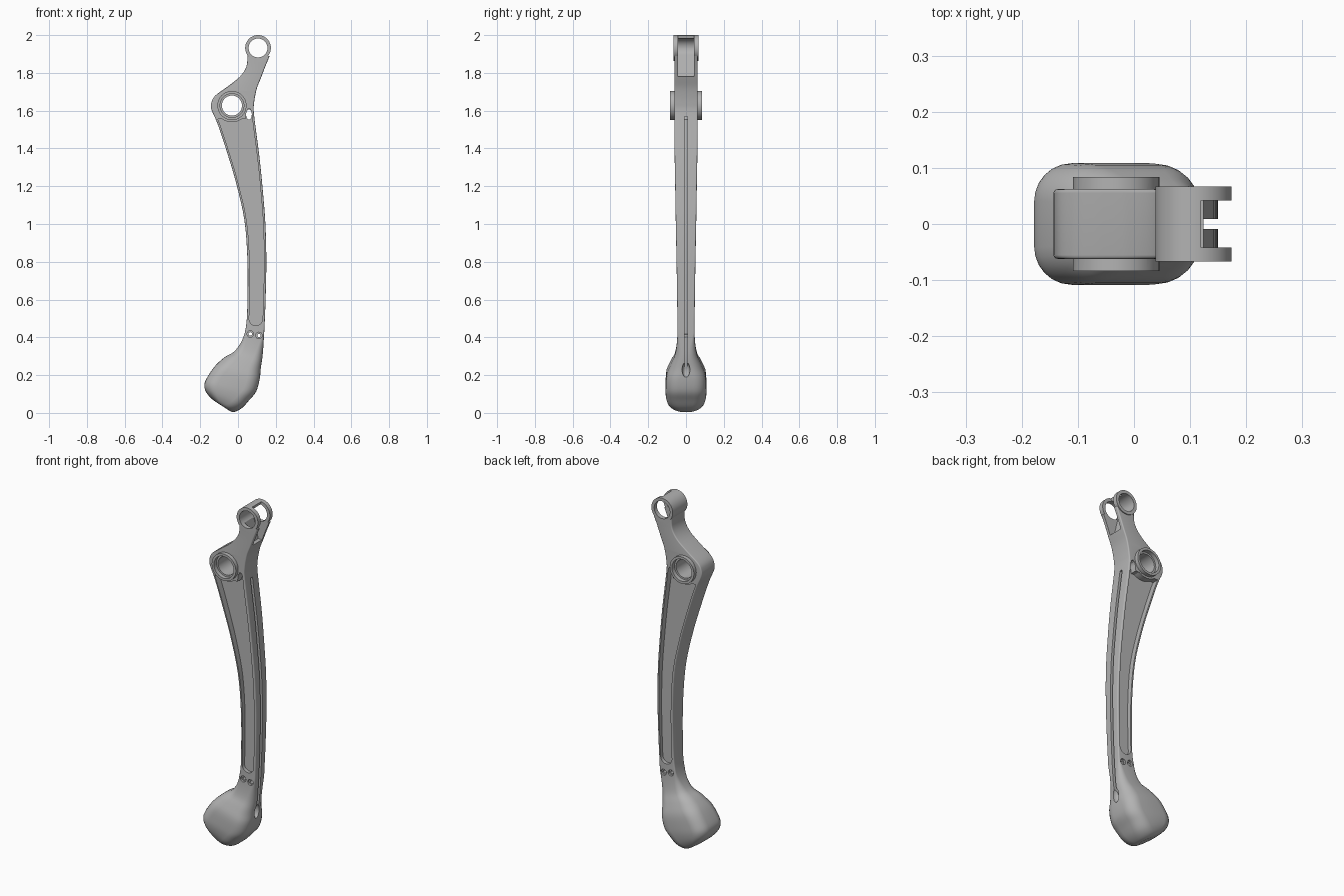
import bpy, bmesh
from math import sin, cos, pi, radians
from mathutils import Vector

if "Cube" in bpy.data.objects:
    bpy.data.objects.remove(bpy.data.objects["Cube"])

grey = bpy.data.materials.new("satin grey")
grey.use_nodes = True
grey.diffuse_color = (0.45, 0.45, 0.45, 1)
grey.node_tree.nodes["Principled BSDF"].inputs["Base Color"].default_value = (0.45, 0.45, 0.45, 1)

PIVOT = (-0.032, 1.627)
EYE = (0.106, 1.932)

# Sections of the leg, foot to head: left x, left z, right x, right z, half thickness
SECTIONS = [
    (-.1, .047, -.055, .018, .03), (-.14, .075, -.025, .004, .075),
    (-.17, .112, .02, .025, .097), (-.178, .15, .06, .068, .107),
    (-.162, .19, .096, .113, .108), (-.12, .25, .115, .18, .102),
    (-.07, .295, .121, .24, .08), (-.018, .327, .13, .3, .058),
    (.024, .39, .136, .38, .047), (.044, .47, .141, .47, .045),
    (.05, .6, .146, .6, .047), (.05, .81, .15, .8, .05),
    (.034, 1.02, .145, 1, .054), (-.008, 1.21, .131, 1.18, .057),
    (-.055, 1.37, .114, 1.35, .06), (-.108, 1.53, .092, 1.52, .062),
    (-.14, 1.605, .083, 1.6, .062), (-.14, 1.645, .085, 1.64, .062),
    (-.12, 1.68, .091, 1.68, .062), (-.055, 1.728, .102, 1.725, .062),
    (.01, 1.78, .122, 1.775, .062), (.045, 1.835, .143, 1.83, .062),
    (.05, 1.9, .168, 1.89, .062),
]


def finish(bm, name):
    bmesh.ops.recalc_face_normals(bm, faces=bm.faces)
    mesh = bpy.data.meshes.new(name)
    bm.to_mesh(mesh)
    bm.free()
    ob = bpy.data.objects.new(name, mesh)
    bpy.context.collection.objects.link(ob)
    mesh.materials.append(grey)
    return ob


def prism(name, points, y0, y1):
    """Outline in x and z, extruded along y."""
    bm = bmesh.new()
    face = bm.faces.new([bm.verts.new((x, y0, z)) for x, z in points])
    new = bmesh.ops.extrude_face_region(bm, geom=[face])["geom"]
    moved = [v for v in new if isinstance(v, bmesh.types.BMVert)]
    bmesh.ops.translate(bm, verts=moved, vec=(0, y1 - y0, 0))
    return finish(bm, name)


def ellipse(centre, rx, rz, n=48):
    return [(centre[0] + rx * cos(2 * pi * i / n), centre[1] + rz * sin(2 * pi * i / n)) for i in range(n)]


def disc(name, centre, r, y0, y1):
    return prism(name, ellipse(centre, r, r), y0, y1)


def combine(target, tool, operation):
    mod = target.modifiers.new("combine", 'BOOLEAN')
    mod.operation, mod.solver, mod.object = operation, 'EXACT', tool
    bpy.context.view_layer.objects.active = target
    bpy.ops.object.modifier_apply(modifier=mod.name)
    bpy.data.objects.remove(tool)


def smooth_rows(rows, steps=4):
    """Catmull-Rom curve through the sections."""
    pts = [Vector(r) for r in rows]
    out = []
    for i in range(len(pts) - 1):
        a, b, c, d = pts[max(i - 1, 0)], pts[i], pts[i + 1], pts[min(i + 2, len(pts) - 1)]
        for s in range(steps):
            t = s / steps
            out.append(b + (c - a) * t / 2 + (a * 2 - b * 5 + c * 4 - d) * (t * t / 2)
                       + (b * 3 - a - c * 3 + d) * (t ** 3 / 2))
    return out + [pts[-1]]


rows = smooth_rows(SECTIONS)


def ring(row):
    """Rounded rectangle across the leg; corners soften toward the foot."""
    left, right = Vector((row[0], 0, row[1])), Vector((row[2], 0, row[3]))
    mid, half, h = (left + right) / 2, (right - left).length / 2, row[4]
    axis = (right - left).normalized()
    soft = min(max((0.42 - mid.z) / 0.18, 0), 1)
    r = min(0.007 + 0.06 * soft, 0.95 * min(half, h))
    points = []
    for k, (sx, sy) in enumerate([(1, 1), (-1, 1), (-1, -1), (1, -1)]):
        for j in range(7):
            a = pi / 2 * (k + j / 6)
            points.append(mid + axis * (sx * (half - r) + r * cos(a))
                          + Vector((0, sy * (h - r) + r * sin(a), 0)))
    return points


# Leg body with foot, one loft
bm = bmesh.new()
loops = [[bm.verts.new(p) for p in ring(row)] for row in rows]
for lo, hi in zip(loops, loops[1:]):
    for i in range(len(lo)):
        j = (i + 1) % len(lo)
        bm.faces.new((lo[i], lo[j], hi[j], hi[i]))
bm.faces.new(loops[0])
bm.faces.new(loops[-1])
leg = finish(bm, "leg")

# Long recess in both side faces
shaft = [r for r in rows if 0.49 < r[1] < 1.54]
lefts, rights = [], []
for r in shaft:
    a, b = Vector(r[0:2]), Vector(r[2:4])
    inset = (b - a).normalized() * 0.012
    lefts.append(a + inset)
    rights.append(b - inset)
centre, arm = (lefts[0] + rights[0]) / 2, (rights[0] - lefts[0]) / 2
drop = Vector((arm.y, -arm.x))
bowl = [centre - arm * cos(pi * i / 12) + drop * sin(pi * i / 12) for i in range(1, 12)]
tip = [(0.072, 1.59), (0.066, 1.608), (0.056, 1.612), (0.046, 1.605), (0.04, 1.555), (-0.106, 1.555)]
outline = bowl + rights + tip + lefts[::-1]
for side in (-1, 1):
    combine(leg, prism("recess_cutter", outline, side * 0.025, side * 0.2), 'DIFFERENCE')

# Cable slot down the +x edge, with oval mouth near the foot
edge = [Vector(r[2:4]) for r in rows if 0.23 < r[3] < 1.58]
slot = [p - Vector((0.03, 0)) for p in edge] + [p + Vector((0.04, 0)) for p in edge[::-1]]
combine(leg, prism("slot_cutter", slot, -0.009, 0.009), 'DIFFERENCE')
bm = bmesh.new()
bmesh.ops.create_uvsphere(bm, u_segments=24, v_segments=12, radius=1)
bmesh.ops.scale(bm, verts=bm.verts, vec=(0.03, 0.021, 0.04))
bmesh.ops.translate(bm, verts=bm.verts, vec=(0.121, 0, 0.228))
combine(leg, finish(bm, "mouth_cutter"), 'DIFFERENCE')

# Pivot hub and head eye
combine(leg, disc("hub_core", PIVOT, 0.088, -0.0615, 0.0615), 'UNION')
combine(leg, disc("hub", PIVOT, 0.077, -0.084, 0.084), 'UNION')
combine(leg, disc("head_eye", EYE, 0.068, -0.067, 0.067), 'UNION')

# Bores, cable hole and countersunk screw holes
combine(leg, disc("hub_bore", PIVOT, 0.053, -0.2, 0.2), 'DIFFERENCE')
combine(leg, disc("eye_bore", EYE, 0.05, -0.2, 0.2), 'DIFFERENCE')
combine(leg, prism("cable_hole", ellipse((0.058, 1.58), 0.015, 0.027), -0.2, 0.2), 'DIFFERENCE')
for x, z in ((0.065, 0.418), (0.111, 0.41)):
    combine(leg, disc("screw_hole", (x, z), 0.009, -0.2, 0.2), 'DIFFERENCE')
for side in (-1, 1):
    combine(leg, disc("hub_step", PIVOT, 0.063, side * 0.06, side * 0.2), 'DIFFERENCE')
    for x, z in ((0.065, 0.418), (0.111, 0.41)):
        combine(leg, disc("screw_seat", (x, z), 0.017, side * 0.034, side * 0.2), 'DIFFERENCE')

# Fork gap in the head, open toward +x
gap = [(0.133, 2.05), (0.3, 2.05), (0.3, 1.78), (0.1, 1.78), (0.07, 1.9), (0.106, 1.95)]
combine(leg, prism("fork_cutter", gap, -0.042, 0.042), 'DIFFERENCE')

# Smooth shading with crisp machined edges
bpy.ops.object.select_all(action='DESELECT')
leg.select_set(True)
bpy.context.view_layer.objects.active = leg
bpy.ops.object.shade_smooth_by_angle(angle=radians(30))
